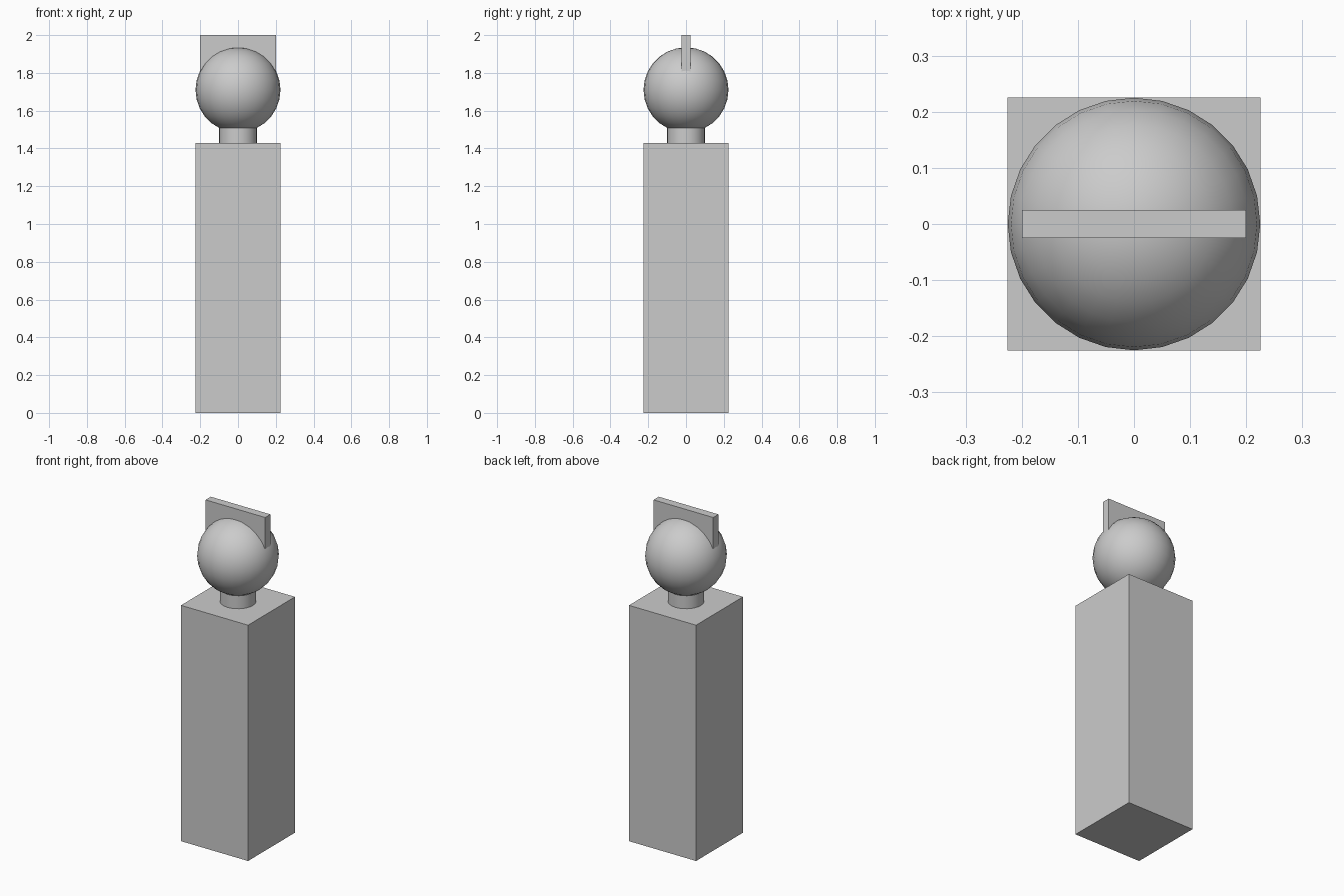
import bpy
import math

cube = bpy.data.objects.get("Cube")
if cube:
    bpy.data.objects.remove(cube, do_unlink=True)

grey = bpy.data.materials.new("light grey")
grey.use_nodes = True
colour = (0.6, 0.6, 0.6, 1)
grey.diffuse_color = colour
grey.node_tree.nodes["Principled BSDF"].inputs["Base Color"].default_value = colour


def finish(name, smooth=False):
    ob = bpy.context.object
    ob.name = name
    ob.data.materials.append(grey)
    if smooth:
        bpy.ops.object.shade_smooth_by_angle(angle=math.radians(40))
    return ob


def box(name, width, depth, bottom, top):
    bpy.ops.mesh.primitive_cube_add(size=1, location=(0, 0, (bottom + top) / 2))
    bpy.context.object.scale = (width, depth, top - bottom)
    bpy.ops.object.transform_apply(location=False, rotation=False, scale=True)
    return finish(name)


# Tall square pedestal
box("pedestal", 0.45, 0.45, 0, 1.43)

# Short round neck, running a little way into the ball
bpy.ops.mesh.primitive_cylinder_add(vertices=28, radius=0.1, depth=0.1, location=(0, 0, 1.48))
finish("neck", smooth=True)

# Smooth ball
bpy.ops.mesh.primitive_uv_sphere_add(segments=28, ring_count=14, radius=0.225, location=(0, 0, 1.71))
finish("ball", smooth=True)

# Upright plate set into the top of the ball
box("crest_plate", 0.4, 0.05, 1.8, 2)
